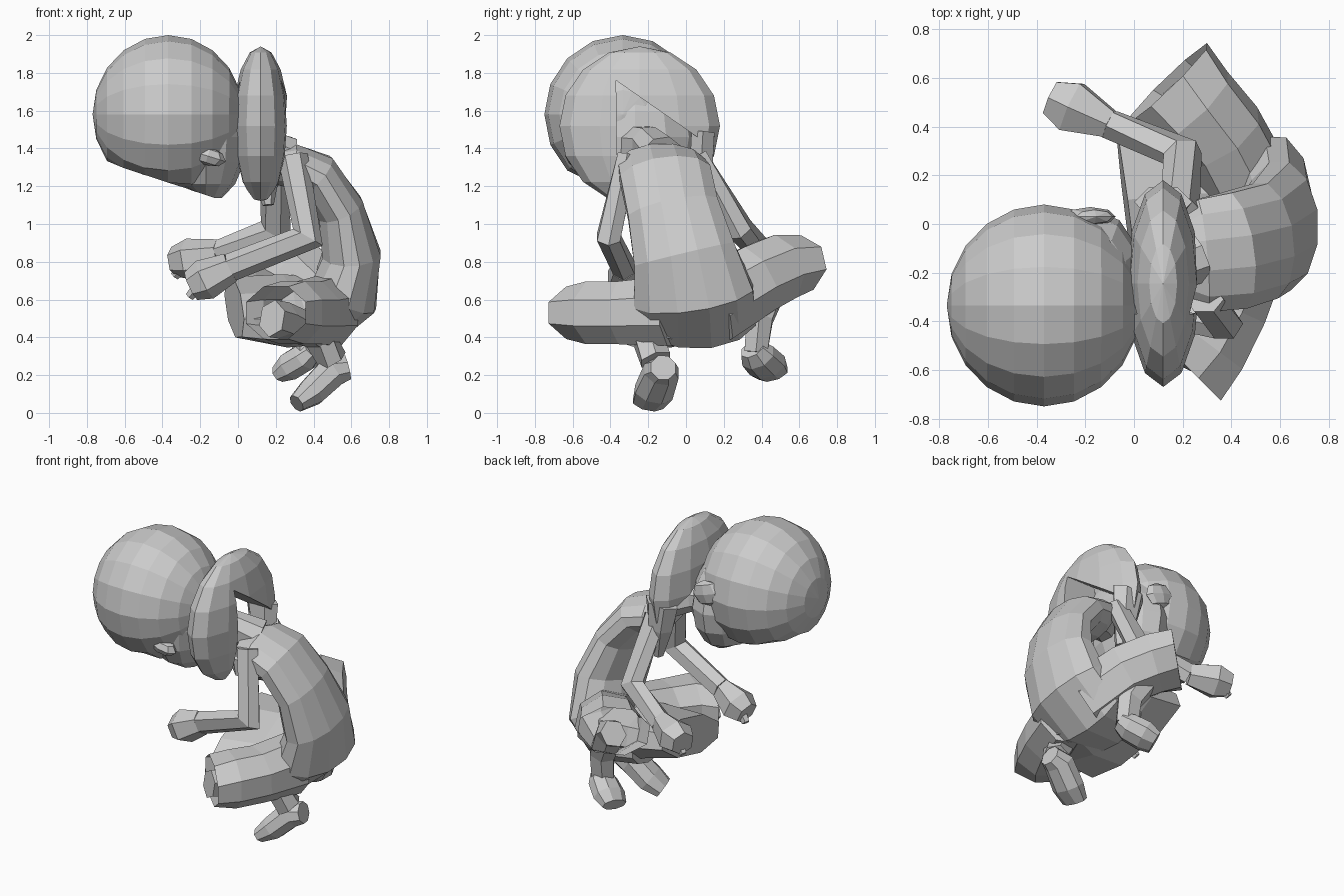
import bpy, bmesh, math
from mathutils import Vector, Matrix

old = bpy.data.objects.get("Cube")
if old:
    bpy.data.objects.remove(old, do_unlink=True)

# One plain clay colour
clay = bpy.data.materials.new("clay_grey")
clay.use_nodes = True
clay.diffuse_color = (0.6, 0.6, 0.6, 1)
clay.node_tree.nodes["Principled BSDF"].inputs["Base Color"].default_value = (0.6, 0.6, 0.6, 1)


def finish(name, bm):
    bmesh.ops.recalc_face_normals(bm, faces=bm.faces)
    mesh = bpy.data.meshes.new(name)
    bm.to_mesh(mesh)
    bm.free()
    mesh.materials.append(clay)
    ob = bpy.data.objects.new(name, mesh)
    bpy.context.scene.collection.objects.link(ob)
    return ob


def loft(name, path, sides=8, ref=(0, 1, 0), open_end=False):
    """Tube through (x, y, z, half width along ref, half depth)."""
    bm = bmesh.new()
    pts = [Vector(p[:3]) for p in path]
    rings = []
    for i, (c, p) in enumerate(zip(pts, path)):
        t = (pts[min(i + 1, len(pts) - 1)] - pts[max(i - 1, 0)]).normalized()
        side = Vector(ref)
        side = (side - t * side.dot(t)).normalized()
        up = t.cross(side)
        rings.append([bm.verts.new(c + side * p[3] * math.cos(a) + up * p[4] * math.sin(a))
                      for a in (math.tau * (k + 0.5) / sides for k in range(sides))])
    for r, s in zip(rings, rings[1:]):
        for k in range(sides):
            j = (k + 1) % sides
            bm.faces.new((r[k], r[j], s[j], s[k]))
    bm.faces.new(rings[0])
    if not open_end:
        bm.faces.new(rings[-1])
    return finish(name, bm)


def ball(name, centre, radii, segs=10, rings=6, rot=(0, 0), shape=None):
    bm = bmesh.new()
    bmesh.ops.create_uvsphere(bm, u_segments=segs, v_segments=rings, radius=1)
    turn = Matrix.Rotation(rot[1], 3, 'Y') @ Matrix.Rotation(rot[0], 3, 'X')
    for v in bm.verts:
        v.co = turn @ Vector(a * b for a, b in zip(v.co, radii)) + Vector(centre)
        if shape:
            shape(v.co)
    return finish(name, bm)


# Head: round skull with a flattened face sloping down to the chin
def flatten_face(co):
    floor = 1.12 - 0.33 * (co.x + 0.07)
    co.z = max(co.z, floor)

ball("skull", (-0.37, -0.335, 1.58), (0.42, 0.415, 0.4), 16, 10, rot=(0, -1.57), shape=flatten_face)
ball("jaw", (-0.17, -0.27, 1.46), (0.22, 0.33, 0.35), 12, 8, shape=flatten_face)
ball("nose", (-0.5, -0.2, 1.31), (0.05, 0.05, 0.05), 6, 4)
ball("right_ear", (-0.16, -0.58, 1.36), (0.1, 0.06, 0.05), 8, 4, rot=(0, 0.3))
ball("left_ear", (-0.18, 0.03, 1.6), (0.11, 0.04, 0.085), 8, 4, rot=(0, 0.3))

# Hair: flattened round mass behind the head, parted by a wedge
hair = ball("hair", (0.12, -0.245, 1.52), (0.15, 0.425, 0.42), 12, 8)
bm = bmesh.new()
wedge = [(-0.37, 1.76), (0.06, 1.46), (0.07, 0.9), (-0.36, 0.9)]
near = [bm.verts.new((-0.1, y, z)) for y, z in wedge]
far = [bm.verts.new((0.5, y, z)) for y, z in wedge]
bm.faces.new(near)
bm.faces.new(far)
for k in range(4):
    j = (k + 1) % 4
    bm.faces.new((near[k], near[j], far[j], far[k]))
cutter = finish("hair_parting_cutter", bm)
cutter.hide_render = True
cut = hair.modifiers.new("parting", 'BOOLEAN')
cut.operation = 'DIFFERENCE'
cut.object = cutter
cut.solver = 'EXACT'
bpy.context.view_layer.update()
cut_mesh = bpy.data.meshes.new_from_object(hair.evaluated_get(bpy.context.evaluated_depsgraph_get()))
hair.modifiers.clear()
hair.data = cut_mesh
bpy.data.objects.remove(cutter, do_unlink=True)
loft("left_hair_lock", [(0.12, 0.09, 1.48, 0.07, 0.12), (0.14, 0.08, 1.3, 0.07, 0.09),
                        (0.16, 0.06, 1.1, 0.04, 0.03)], 6)

# Hunched body
loft("neck", [(0.26, -0.13, 1.36, 0.12, 0.11), (0.1, -0.2, 1.42, 0.1, 0.1),
              (-0.1, -0.3, 1.42, 0.11, 0.11)])
loft("torso", [(0.2, -0.13, 1.3, 0.18, 0.1), (0.28, -0.13, 1.31, 0.24, 0.12),
               (0.41, -0.11, 1.26, 0.25, 0.13), (0.54, -0.07, 1.08, 0.25, 0.13),
               (0.6, -0.01, 0.84, 0.28, 0.16), (0.56, 0.04, 0.62, 0.33, 0.19),
               (0.44, 0.05, 0.51, 0.33, 0.18), (0.22, 0.03, 0.51, 0.28, 0.15)], 12)

# Lap cloth stretched between the knees
loft("lap_cloth", [(0.5, 0.08, 0.54, 0.28, 0.16), (0.25, 0.02, 0.54, 0.4, 0.17),
                   (-0.02, -0.02, 0.56, 0.42, 0.13)], 8, ref=(0, 0.95, 0.27))

# Flared trouser legs, open at the knee
loft("right_thigh", [(0.48, -0.08, 0.54, 0.18, 0.2), (0.38, -0.33, 0.53, 0.19, 0.18),
                     (0.29, -0.48, 0.53, 0.21, 0.18), (0.2, -0.57, 0.53, 0.24, 0.15)],
     8, ref=(1, -0.3, 0), open_end=True)
loft("left_thigh", [(0.48, 0.12, 0.56, 0.2, 0.22), (0.35, 0.36, 0.7, 0.2, 0.2),
                    (0.24, 0.48, 0.76, 0.21, 0.19), (0.14, 0.58, 0.78, 0.24, 0.16)],
     8, ref=(1, 0.3, 0.1), open_end=True)

# Lower legs folded back under the body
loft("right_shin", [(0.18, -0.57, 0.5, 0.08, 0.1), (0.24, -0.46, 0.49, 0.09, 0.1),
                    (0.42, -0.21, 0.42, 0.1, 0.09), (0.5, -0.16, 0.28, 0.09, 0.08)], 6)
loft("left_shin", [(0.17, 0.54, 0.74, 0.08, 0.09), (0.25, 0.46, 0.69, 0.09, 0.1),
                   (0.36, 0.39, 0.5, 0.08, 0.09), (0.37, 0.37, 0.32, 0.07, 0.08)], 6)
loft("right_foot", [(0.58, -0.12, 0.24, 0.07, 0.07), (0.5, -0.13, 0.22, 0.1, 0.09),
                    (0.39, -0.17, 0.11, 0.11, 0.08), (0.31, -0.2, 0.05, 0.09, 0.05)])
loft("left_foot", [(0.4, 0.35, 0.34, 0.07, 0.06), (0.36, 0.38, 0.3, 0.1, 0.08),
                   (0.28, 0.43, 0.25, 0.11, 0.08), (0.22, 0.46, 0.21, 0.09, 0.05)])

# Arms reaching forward
arms = {
    "right": [(0.29, -0.31, 1.36), (0.37, -0.41, 0.93), (-0.04, -0.33, 0.77), (-0.25, -0.3, 0.67)],
    "left": [(0.19, 0.06, 1.36), (0.2, 0.29, 0.97), (-0.1, 0.41, 0.84), (-0.34, 0.52, 0.8)],
}
for label, (shoulder, elbow, wrist, tip) in arms.items():
    loft(label + "_arm", [(*shoulder, 0.06, 0.08), (*elbow, 0.07, 0.09), (*wrist, 0.065, 0.075)], 6)
    palm = Vector(wrist).lerp(Vector(tip), 0.65)
    loft(label + "_hand", [(*wrist, 0.065, 0.08), (*palm, 0.12, 0.11), (*tip, 0.08, 0.08)], 6)
    thumb = palm + Vector((-0.08, 0.03, -0.09))
    loft(label + "_thumb", [(*palm, 0.04, 0.04), (*thumb, 0.025, 0.025)], 5)
